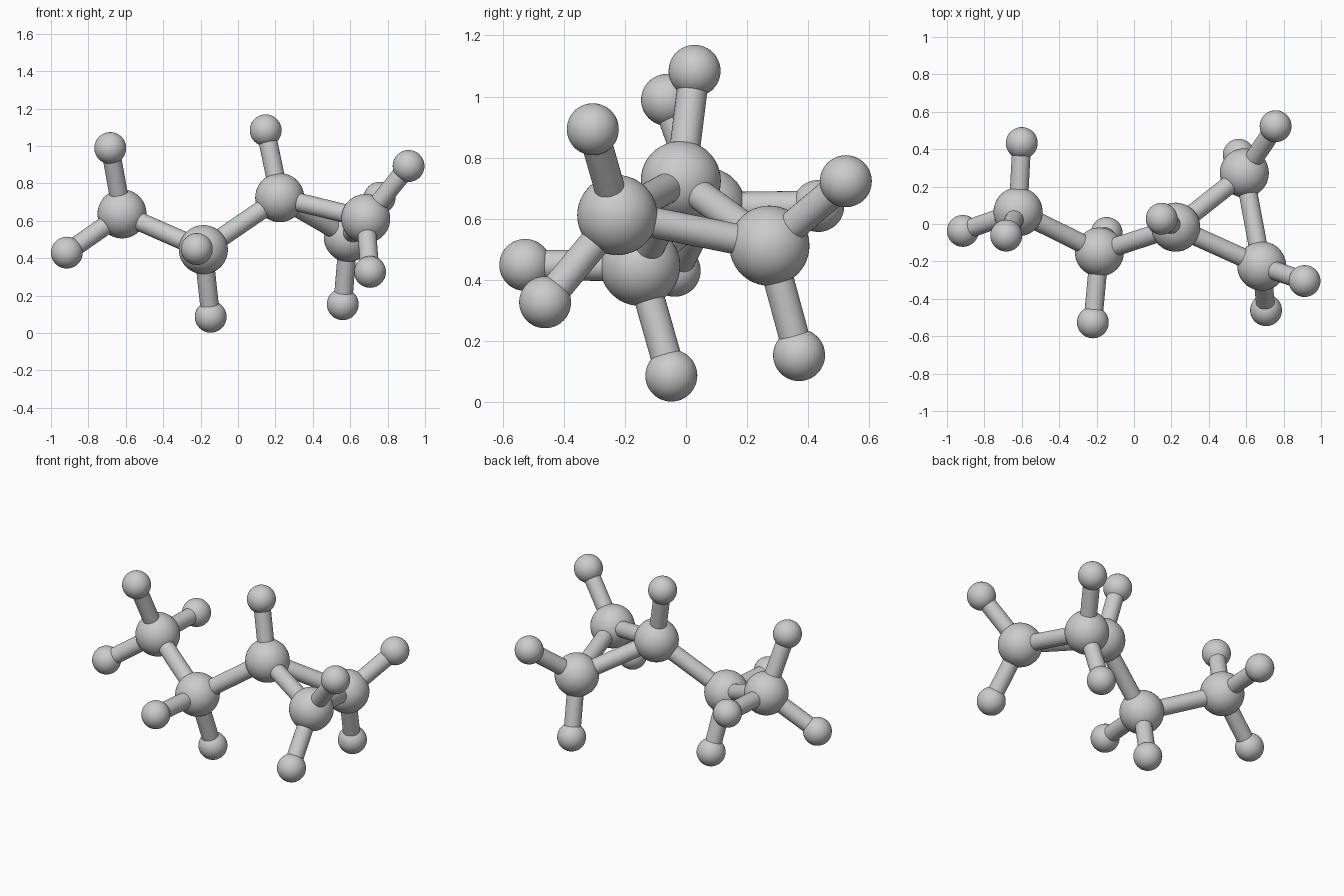
import bpy
from mathutils import Vector

if "Cube" in bpy.data.objects:
    bpy.data.objects.remove(bpy.data.objects["Cube"])

CARBON_R, HYDROGEN_R, BOND_R = 0.131, 0.085, 0.05

# Large atoms: two chain atoms, then the three-atom ring
carbons = {
    "chain_end": (-0.62, 0.065, 0.637),
    "chain_middle": (-0.185, -0.15, 0.446),
    "ring_top": (0.223, -0.017, 0.724),
    "ring_front": (0.683, -0.225, 0.612),
    "ring_back": (0.59, 0.273, 0.512),
}
# Small atoms grouped by the large atom they hang on
hydrogens = {
    "chain_end": [(-0.683, -0.062, 0.989), (-0.915, -0.037, 0.43), (-0.60, 0.433, 0.642)],
    "chain_middle": [(-0.146, -0.048, 0.087), (-0.22, -0.526, 0.449)],
    "ring_top": [(0.148, 0.028, 1.084)],
    "ring_front": [(0.912, -0.305, 0.893), (0.706, -0.461, 0.327)],
    "ring_back": [(0.757, 0.523, 0.723), (0.56, 0.37, 0.154)],
}
links = [("chain_end", "chain_middle"), ("chain_middle", "ring_top"),
         ("ring_top", "ring_front"), ("ring_top", "ring_back"),
         ("ring_front", "ring_back")]


def atom(name, pos, radius):
    bpy.ops.mesh.primitive_uv_sphere_add(segments=48, ring_count=24, radius=radius, location=pos)
    bpy.context.object.name = name
    bpy.ops.object.shade_smooth()


def bond(name, start, end):
    a, b = Vector(start), Vector(end)
    bpy.ops.mesh.primitive_cylinder_add(vertices=32, radius=BOND_R, depth=(b - a).length,
                                        location=(a + b) / 2,
                                        rotation=(b - a).to_track_quat('Z', 'Y').to_euler())
    bpy.context.object.name = name
    bpy.ops.object.shade_smooth_by_angle()


# Large atoms and the bonds between them
for name, pos in carbons.items():
    atom(name + "_large_atom", pos, CARBON_R)
for a, b in links:
    bond(f"bond_{a}_to_{b}", carbons[a], carbons[b])

# Small atoms, each with its bond
for parent, spots in hydrogens.items():
    for i, pos in enumerate(spots, 1):
        atom(f"{parent}_small_atom_{i}", pos, HYDROGEN_R)
        bond(f"{parent}_small_bond_{i}", carbons[parent], pos)
